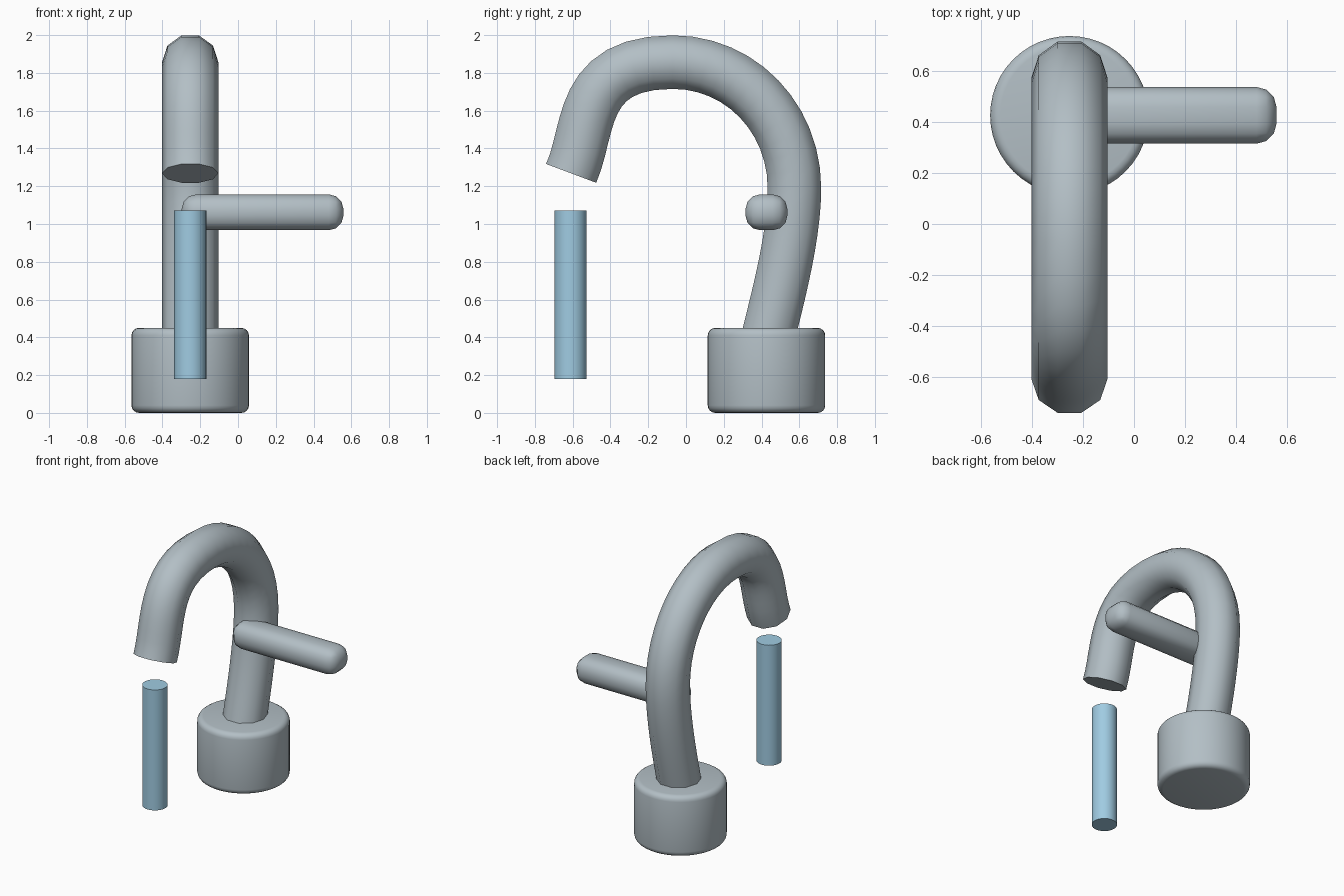
import bpy, bmesh, math
from mathutils import Vector
from mathutils.geometry import interpolate_bezier

if "Cube" in bpy.data.objects:
    bpy.data.objects.remove(bpy.data.objects["Cube"])

CX, CY = -0.253, 0.426   # axis of the base


def material(name, rgb):
    m = bpy.data.materials.new(name)
    m.diffuse_color = (*rgb, 1)
    m.use_nodes = True
    m.node_tree.nodes["Principled BSDF"].inputs["Base Color"].default_value = m.diffuse_color
    return m


metal = material("brushed metal", (0.45, 0.52, 0.56))
blue = material("water blue", (0.35, 0.60, 0.76))


def finish(name, bm, mat, angle=40):
    bmesh.ops.recalc_face_normals(bm, faces=bm.faces)
    mesh = bpy.data.meshes.new(name)
    bm.to_mesh(mesh)
    bm.free()
    ob = bpy.data.objects.new(name, mesh)
    bpy.context.collection.objects.link(ob)
    mesh.materials.append(mat)
    bpy.ops.object.select_all(action='DESELECT')
    ob.select_set(True)
    bpy.context.view_layer.objects.active = ob
    bpy.ops.object.shade_smooth_by_angle(angle=math.radians(angle))
    return ob


def cylinder(name, x, y, z0, z1, r, sides, mat, bevel=0):
    bm = bmesh.new()
    bmesh.ops.create_cone(bm, cap_ends=True, segments=sides,
                          radius1=r, radius2=r, depth=z1 - z0)
    bmesh.ops.translate(bm, verts=bm.verts, vec=(x, y, (z0 + z1) / 2))
    if bevel:
        rims = [e for e in bm.edges if abs(e.verts[0].co.z - e.verts[1].co.z) < 1e-4]
        bmesh.ops.bevel(bm, geom=rims, offset=bevel, segments=4,
                        profile=0.5, affect='EDGES')
    return finish(name, bm, mat)


# Base with softly rounded rims, and the column of water
cylinder("base", CX, CY, 0, 0.45, 0.311, 48, metal, 0.04)
cylinder("water_stream", CX, -0.611, 0.18, 1.072, 0.085, 32, blue)

# Spout: ten-sided tube swept along a hooked path in the yz plane
knots = [((0.41, 0.30), (0.46, 0.52), (0.574, 0.90), (0.574, 1.19)),
         ((0.574, 1.19), (0.574, 1.56), (0.29, 1.857), (-0.07, 1.857)),
         ((-0.07, 1.857), (-0.57, 1.857), (-0.505, 1.50), (-0.608, 1.268))]
path = []
for seg in knots:
    pts = interpolate_bezier(*[Vector((0, *p)) for p in seg], 13)
    path += pts[1:] if path else pts

bm = bmesh.new()
side = Vector((1, 0, 0))
rings = []
for i, p in enumerate(path):
    tangent = (path[min(i + 1, len(path) - 1)] - path[max(i - 1, 0)]).normalized()
    up = tangent.cross(side)
    angles = [k * math.tau / 10 for k in range(10)]
    rings.append([bm.verts.new(p + side * CX + 0.149 * (side * math.cos(a) + up * math.sin(a)))
                  for a in angles])
for a, b in zip(rings, rings[1:]):
    for k in range(10):
        n = (k + 1) % 10
        bm.faces.new((a[k], a[n], b[n], b[k]))
bm.faces.new(rings[0])
bm.faces.new(rings[-1])
finish("spout", bm, metal)

# Handle: rounded bar pointing sideways
bm = bmesh.new()
bmesh.ops.create_cube(bm, size=1)
bmesh.ops.scale(bm, verts=bm.verts, vec=(0.857, 0.222, 0.19))
bmesh.ops.translate(bm, verts=bm.verts, vec=(0.13, CY, 1.062))
bmesh.ops.bevel(bm, geom=bm.edges[:], offset=0.078, segments=3,
                profile=0.5, affect='EDGES')
finish("handle", bm, metal)
